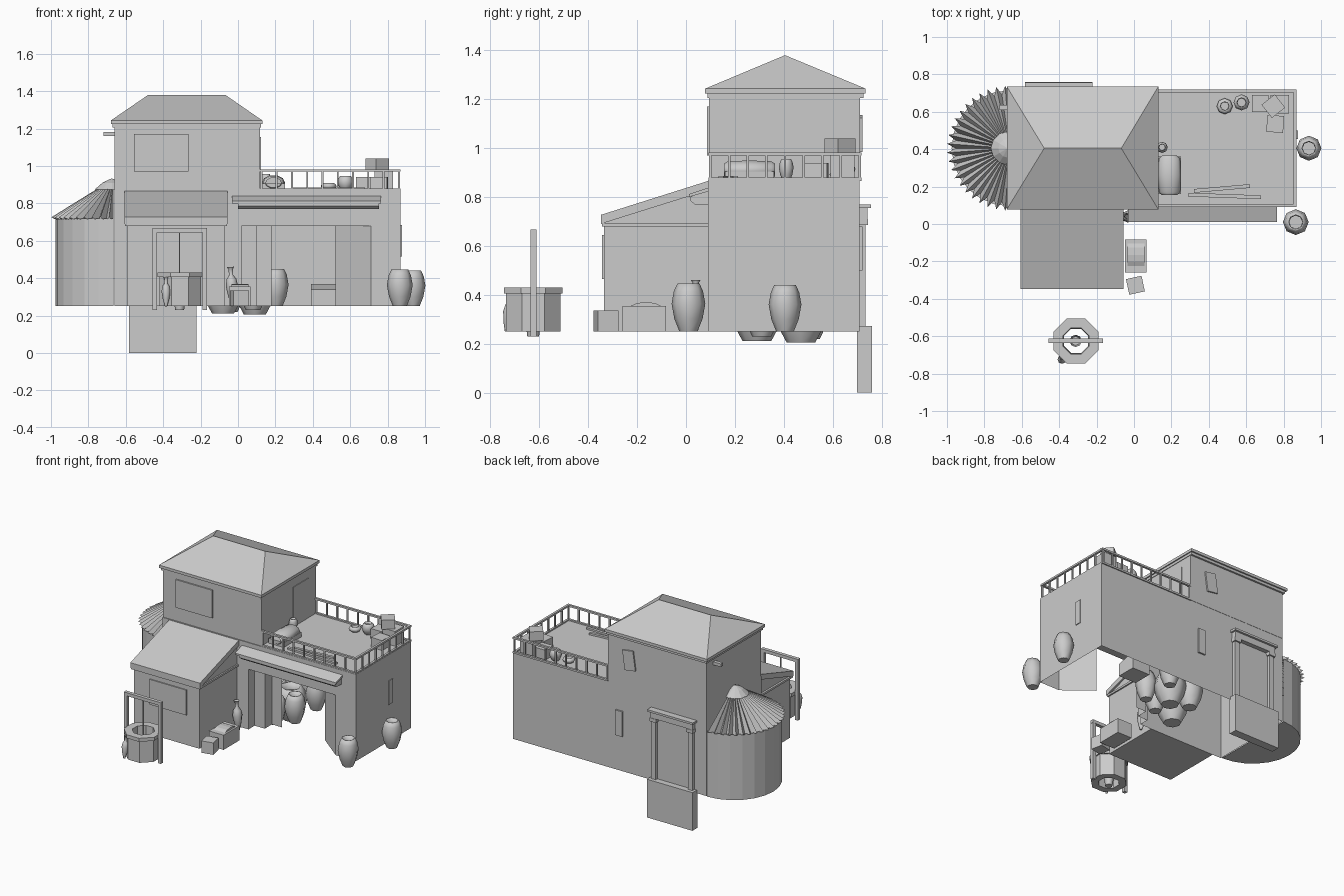
import bpy, math
from mathutils import Matrix, Vector


def mesh(name, verts, faces):
    m = bpy.data.meshes.new(name)
    m.from_pydata(verts, [], faces)
    m.update()
    o = bpy.data.objects.new(name, m)
    bpy.context.collection.objects.link(o)
    return o


def box(name, x0, x1, y0, y1, z0, z1, rot=0, tilt=0):
    cx, cy, cz = (x0 + x1) / 2, (y0 + y1) / 2, (z0 + z1) / 2
    v = [(x - cx, y - cy, z - cz) for z in (z0, z1) for y in (y0, y1) for x in (x0, x1)]
    f = [(0, 2, 3, 1), (4, 5, 7, 6), (0, 1, 5, 4), (2, 6, 7, 3), (0, 4, 6, 2), (1, 3, 7, 5)]
    o = mesh(name, v, f)
    o.location = (cx, cy, cz)
    o.rotation_euler = (0, math.radians(tilt), math.radians(rot))
    return o


def walls(name, path, z0, z1, closed=False):
    n = len(path)
    v = [(x, y, z) for z in (z0, z1) for x, y in path]
    f = [(i, (i + 1) % n, n + (i + 1) % n, n + i) for i in range(n if closed else n - 1)]
    return mesh(name, v, f)


def prism_x(name, prof, x0, x1):
    # side profile in (y, z) stretched along x
    n = len(prof)
    v = [(x, y, z) for x in (x0, x1) for y, z in prof]
    f = [(i, (i + 1) % n, n + (i + 1) % n, n + i) for i in range(n)]
    f += [tuple(range(n))[::-1], tuple(range(n, 2 * n))]
    return mesh(name, v, f)


def lathe(name, prof, loc, sides=8, tilt=(0, 0, 0), smooth=True, cap=True, turn=0.0):
    v, f = [], []
    for r, z in prof:
        for i in range(sides):
            a = 2 * math.pi * i / sides + turn
            v.append((r * math.cos(a), r * math.sin(a), z))
    for k in range(len(prof) - 1):
        for i in range(sides):
            j = (i + 1) % sides
            f.append((k * sides + i, k * sides + j, (k + 1) * sides + j, (k + 1) * sides + i))
    if cap:
        f.append(tuple(range(sides))[::-1])
    o = mesh(name, v, f)
    o.location = loc
    o.rotation_euler = [math.radians(t) for t in tilt]
    if smooth:
        for p in o.data.polygons:
            p.use_smooth = len(p.vertices) == 4
    return o


JAR = [(.036, 0), (.056, .05), (.067, .11), (.058, .16), (.044, .19), (.038, .19), (.034, .15)]


def jar(name, x, y, z, s=1.0, fat=1.0, tilt=(0, 0, 0)):
    return lathe(name, [(r * s * fat, h * s) for r, h in JAR], (x, y, z), 8, tilt)


def amphora(name, x, y, z, s=1.0, tilt=(0, 0, 0)):
    p = [(.008, 0), (.022, .05), (.03, .10), (.024, .135), (.01, .155), (.012, .185), (.018, .195)]
    return lathe(name, [(r * s, h * s) for r, h in p], (x, y, z), 8, tilt)


# Ground floor shell with stepped and splayed porch entrance
plan = [(.52, .24), (.71, .09), (.87, .09), (.87, .71), (-.66, .71), (-.66, .09),
        (.02, .09), (.02, .16), (.10, .16), (.10, .24), (.18, .24)]
walls("ground_floor_walls", plan, .25, .68)
outline = [(-.66, .09), (.87, .09), (.87, .71), (-.66, .71)]
walls("upper_band_walls", outline, .68, .87, True)
mesh("terrace_floor", [(x, y, .87) for x, y in outline], [(0, 1, 2, 3)])
mesh("porch_soffit", [(.02, .09, .68), (.71, .09, .68), (.71, .24, .68), (.02, .24, .68)], [(3, 2, 1, 0)])
walls("porch_inner_lintel", [(.02, .24), (.71, .24)], .68, .87)

# Tower with hipped roof
box("tower", -.66, .118, .095, .712, .87, 1.22)
box("roof_cornice", -.67, .122, .088, .725, 1.205, 1.225)
box("roof_eaves", -.68, .13, .078, .735, 1.223, 1.243)
mesh("hip_roof", [(-.68, .078, 1.243), (.13, .078, 1.243), (.13, .735, 1.243), (-.68, .735, 1.243),
                  (-.48, .405, 1.38), (-.068, .405, 1.38)],
     [(0, 1, 5, 4), (2, 3, 4, 5), (1, 2, 5), (3, 0, 4)])
box("tower_window", -.555, -.265, .085, .1, .97, 1.17)
box("terrace_door", .11, .122, .455, .625, .872, 1.155)
box("back_shutter", -.095, -.01, .70, .722, .99, 1.13, tilt=8)
box("roof_beam_end", -.72, -.65, .61, .635, 1.16, 1.182)

# Front annex with lean-to roof
prism_x("annex", [(-.335, .25), (.09, .25), (.09, .83), (-.335, .70)], -.59, -.07)
prism_x("annex_roof", [(-.348, .69), (-.348, .727), (.092, .866), (.092, .828)], -.608, -.057)
box("annex_eave_trim", -.604, -.06, -.344, .09, .68, .694)
box("annex_window", -.46, -.17, -.343, -.33, .465, .645)

# Round side room with ribbed half-cone tile roof
n = 12
arc = [(-.665 - .31 * math.sin(math.pi * i / n), .405 + .31 * math.cos(math.pi * i / n)) for i in range(n + 1)]
walls("round_room", arc, .25, .72)
mesh("round_room_floor", [(x, y, .25) for x, y in arc], [tuple(range(n + 1))[::-1]])
N, v = 44, []
for i in range(N + 1):
    a, up = math.pi * (i / N), i % 2
    s, c = math.sin(a), math.cos(a)
    R = .335 if up else .29
    v += [(-.665 - .06 * s, .405 + .06 * c, .895 if up else .885),
          (-.665 - R * s, .405 + R * c, .725 if up else .705)]
mesh("ribbed_cone_roof", v, [(2 * i, 2 * i + 1, 2 * i + 3, 2 * i + 2) for i in range(N)])
lathe("cone_roof_cap", [(.09, .875), (.05, .91), (.004, .932)], (-.675, .405, 0), 12, smooth=False)

# Awning over the porch
prism_x("awning", [(.09, .832), (.018, .80), (.018, .785), (.035, .77), (.09, .77)], -.0, .755)
prism_x("awning_top_board", [(.09, .838), (.012, .812), (.012, .80), (.09, .822)], -.032, .765)

# Terrace railing
rails = [((.125, .1), (.86, .1), 9), ((.86, .1), (.86, .71), 8), ((.125, .71), (.86, .71), 9)]
for (x0, y0), (x1, y1), k in rails:
    for z in (.872, .975):
        box("rail", x0 - .008, x1 + .008, y0 - .008, y1 + .008, z - .006, z + .007)
    for i in range(k + 1):
        x, y = x0 + (x1 - x0) * i / k, y0 + (y1 - y0) * i / k
        box("rail_post", x - .005, x + .005, y - .005, y + .005, .87, .975)

# Side and back windows, back door frame and step
box("side_window", .865, .876, .455, .50, .515, .685)
box("back_window", .0, .055, .70, .722, .50, .68)
box("back_step", -.583, -.222, .70, .76, 0, .273)
for s in (-1, 1):
    x = -.402 + s * .145
    box("back_door_post", x - .018, x + .018, .70, .735, .273, .70)
    box("back_door_capital", x - .026, x + .026, .70, .745, .685, .71)
box("back_door_lintel", -.57, -.235, .70, .742, .71, .755)
box("back_door_cornice", -.583, -.222, .70, .757, .755, .77)
box("back_door", -.53, -.275, .70, .716, .273, .70)

# Well with frame, rope and bucket
lathe("well", [(.07, .25), (.12, .25), (.12, .405), (.13, .405), (.13, .43), (.075, .43), (.07, .25)],
      (-.31, -.625, 0), 8, smooth=False, cap=False, turn=math.pi / 8)
for x in (-.445, -.178):
    box("well_post", x - .012, x + .012, -.635, -.612, .23, .65)
box("well_crossbar", -.458, -.165, -.636, -.611, .645, .668)
box("well_rope", -.316, -.309, -.628, -.621, .30, .65)
lathe("well_bucket", [(.024, .23), (.033, .30)], (-.312, -.625, 0), 8)
amphora("well_amphora", -.385, -.735, .25, .8, (-8, 0, 0))

# Goods beside the annex
box("chest", -.048, .068, -.26, -.082, .25, .355)
prism_x("chest_cloth", [(-.225, .355), (-.20, .366), (-.165, .37), (-.125, .366), (-.105, .355)], -.035, .055)
box("small_crate", -.035, .05, -.37, -.285, .25, .335, rot=12)
amphora("annex_amphora", -.025, .04, .25, 1.08, (0, -4, 0))

# Jars outside and stored in the porch
jar("corner_jar", .865, .01, .25, 1.03)
jar("side_jar", .935, .405, .25)
for i, (x, y, z, s, fat, t) in enumerate([
        (-.08, .29, .21, 1.2, 1.35, (0, 0, 0)), (.09, .47, .205, 1.2, 1.35, (0, 0, 0)),
        (-.05, .50, .22, 1.1, 1.2, (0, 0, 0)), (.20, .36, .25, 1.05, 1, (0, 0, 0)),
        (.20, .60, .25, 1.05, 1, (0, 0, 0)), (.08, .31, .23, 1.0, 1.1, (0, 0, 0))]):
    jar("stored_jar_%d" % i, x, y, z, s, fat, t)
prism_x("stored_chest", [(.48, .25), (.62, .25), (.62, .37), (.48, .34)], .39, .53)

# Terrace goods
o = lathe("bedding_roll", [(.03, -.105), (.042, -.09), (.046, 0), (.042, .09), (.03, .105)],
          (.19, .26, .91), 10, (90, 0, 0))
o.scale = (1.35, .9, 1)
box("bedding_base", .13, .25, .16, .36, .87, .905)
jar("terrace_jar_a", .15, .41, .87, .45)
jar("terrace_jar_b", .575, .65, .87, .4, 1.6)
jar("terrace_jar_c", .485, .63, .87, .2, 3.2)
box("plank_a", .29, .68, .14, .16, .872, .885, rot=-2)
box("plank_b", .32, .62, .18, .2, .872, .885, rot=5)
box("terrace_crate_a", .63, .72, .60, .69, .87, .94)
box("terrace_crate_b", .71, .80, .49, .58, .87, .94, rot=-4)
box("terrace_crate_c", .73, .83, .59, .69, .87, .975)
box("terrace_crate_top", .70, .79, .585, .675, .975, 1.04, rot=38)
